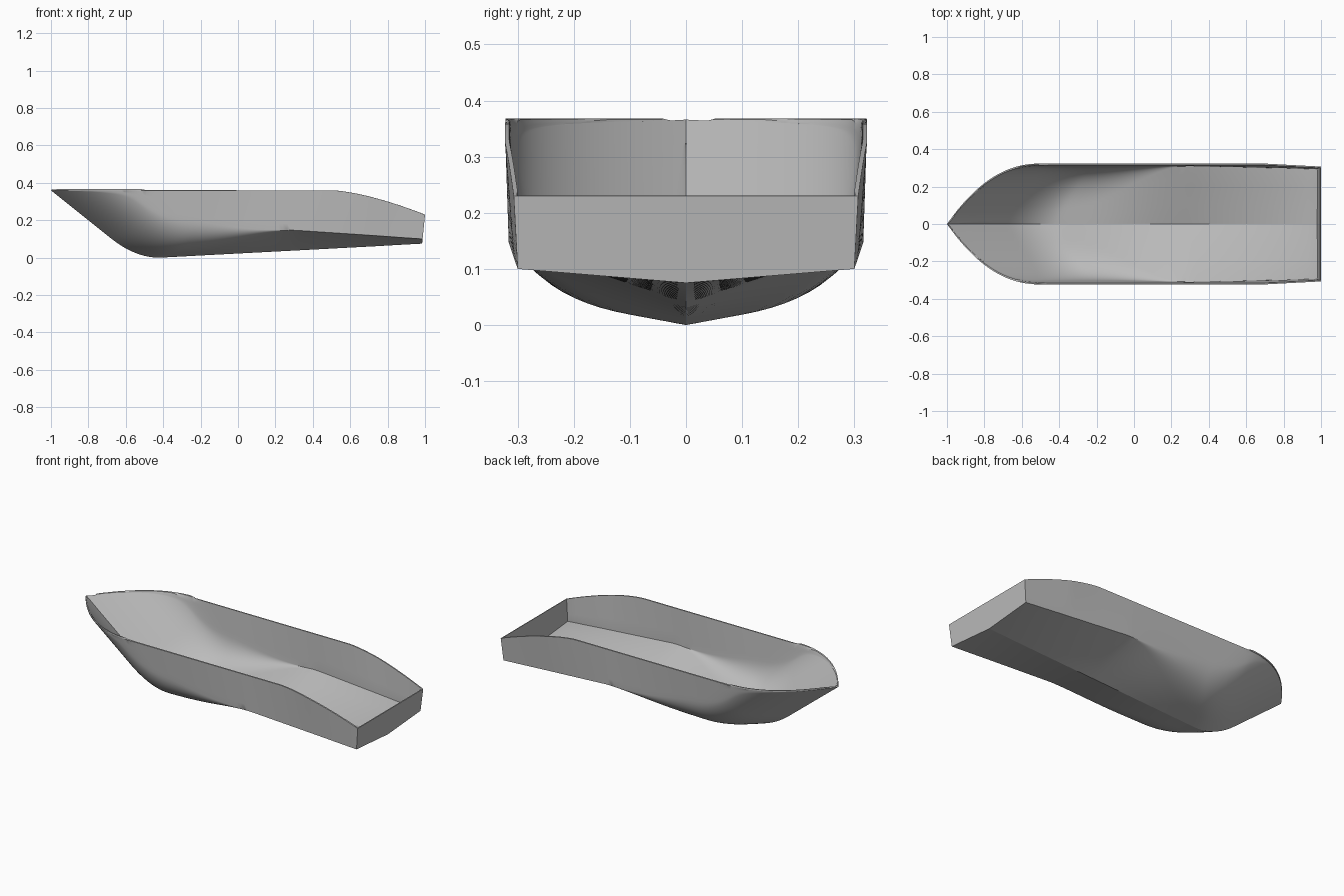
import bpy, bmesh
from mathutils import Vector

cube = bpy.data.objects.get("Cube")
if cube:
    bpy.data.objects.remove(cube, do_unlink=True)

BEAM, TOP = 0.323, 0.36      # half width and height of the rim
BOW_POWER, BOW_LENGTH = 2.2, 0.5


def clamp(v):
    return max(0.0, min(1.0, v))


def smoothstep(v):
    v = clamp(v)
    return v * v * (3 - 2 * v)


def smooth_max(a, b, k=0.104):
    h = max(k - abs(a - b), 0.0) / k
    return max(a, b) + h * h * k / 4


# Plan outline of the rim, and its inverse at the bow
def half_beam(x):
    bow = BEAM * (1 - (1 - clamp((x + 1) / BOW_LENGTH)) ** BOW_POWER)
    return bow - 0.016 * clamp((x - 0.7) / 0.3)


def bow_x(y):
    return -1 + BOW_LENGTH * (1 - (1 - clamp(y / BEAM)) ** (1 / BOW_POWER))


def rim_height(x):
    return TOP - 0.13 * clamp((x - 0.5) / 0.5) ** 1.5


# Half cross-section from keel to rim: hard chine aft, round bilge forward
def section(x):
    keel = Vector((0, max(0.0, 0.075 * (x + 0.42) / 1.42)))
    rim = Vector((half_beam(max(x, -0.5)), rim_height(x)))
    aft = clamp((x - 0.3) / 0.7)
    fore = smoothstep((0.3 - x) / 0.65)
    chine = Vector((0.316 - 0.016 * max(aft, fore), 0.147 - 0.047 * aft - 0.097 * fore))
    a = keel.lerp(chine, 1 - 0.67 * fore)
    b = chine.lerp(rim, 0.5 * fore)
    pts = [keel.lerp(a, i / 6) for i in range(6)]
    pts += [a.lerp(chine, i / 14).lerp(chine.lerp(b, i / 14), i / 14) for i in range(15)]
    pts += [b.lerp(rim, i / 6) for i in range(1, 7)]
    scale = half_beam(x) / rim.x
    half = []
    for p in pts:
        y = p.x * scale
        # Raked bow: the rim outline carried down along the stem
        slope = TOP - 0.8 * (x - bow_x(y))
        z = min(rim.y, smooth_max(p.y, slope))
        half.append((y, z))
    half[-1] = (half_beam(x), rim.y)
    return half


# Loft the sections into a skin, closed by a raked transom
STATIONS = 110
bm = bmesh.new()
rows = []
for i in range(STATIONS + 1):
    u = i / STATIONS
    x = -1 + 2 * u * (0.4 + 0.6 * u)
    half = section(x)
    full = [(-y, z) for y, z in reversed(half[1:])] + half
    rake = 0.1 * smoothstep((x - 0.7) / 0.3)
    rows.append([bm.verts.new((x - rake * (rim_height(x) - z), y, z)) for y, z in full])

middle = len(rows[0]) // 2
for r, s in zip(rows, rows[1:]):
    for j in range(len(r) - 1):
        bm.faces.new((r[j], r[j + 1], s[j + 1], s[j]))
    keel_edge = bm.edges.get((r[middle], s[middle]))
    keel_edge.smooth = False
bm.faces.new(rows[-1])
bmesh.ops.remove_doubles(bm, verts=bm.verts, dist=0.0006)
bmesh.ops.recalc_face_normals(bm, faces=bm.faces)
transom = max(bm.faces, key=lambda f: f.calc_center_median().x)
if transom.normal.x < 0:
    bmesh.ops.reverse_faces(bm, faces=bm.faces)

mesh = bpy.data.meshes.new("boat_hull")
bm.to_mesh(mesh)
bm.free()
hull = bpy.data.objects.new("boat_hull", mesh)
bpy.context.collection.objects.link(hull)

# Hull colour
grey = bpy.data.materials.new("plain_grey")
grey.use_nodes = True
colour = (0.5, 0.5, 0.5, 1)
grey.diffuse_color = colour
grey.node_tree.nodes["Principled BSDF"].inputs["Base Color"].default_value = colour
mesh.materials.append(grey)

# Thin shell wall
bpy.ops.object.select_all(action="DESELECT")
hull.select_set(True)
bpy.context.view_layer.objects.active = hull
shell = hull.modifiers.new("shell", "SOLIDIFY")
shell.thickness = 0.008
shell.offset = -1
bpy.ops.object.modifier_apply(modifier=shell.name)
bpy.ops.object.shade_smooth_by_angle(angle=0.5)
